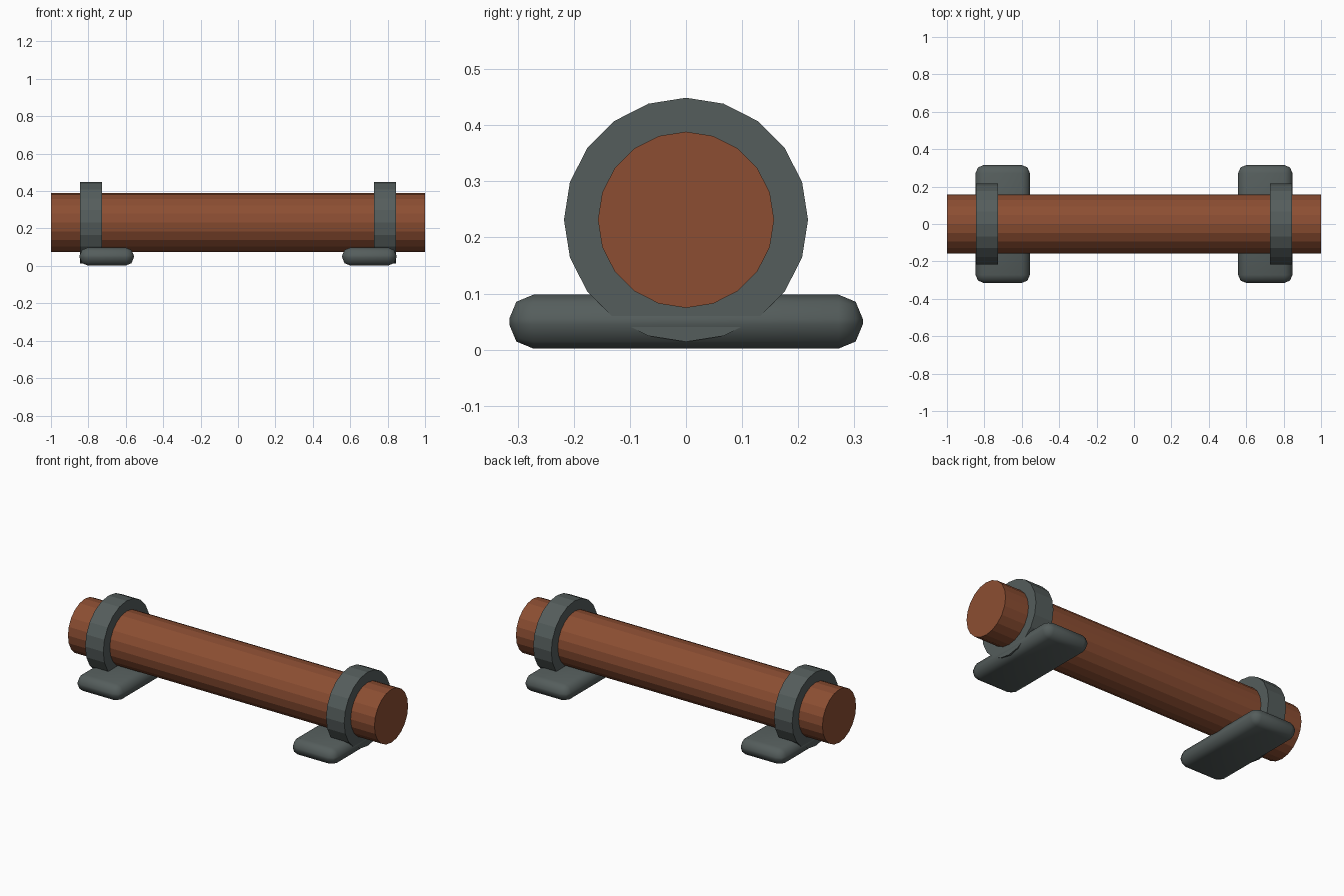
import bpy, bmesh, math
from mathutils import Matrix

if "Cube" in bpy.data.objects:
    bpy.data.objects.remove(bpy.data.objects["Cube"])

AXIS_Z = 0.2315   # height of the log's centre line


def material(name, rgb):
    m = bpy.data.materials.new(name)
    m.diffuse_color = (*rgb, 1)
    m.use_nodes = True
    m.node_tree.nodes["Principled BSDF"].inputs["Base Color"].default_value = m.diffuse_color
    return m


def add_object(name, bm, mat, smooth=False):
    bmesh.ops.recalc_face_normals(bm, faces=bm.faces[:])
    for f in bm.faces:
        f.smooth = smooth
    me = bpy.data.meshes.new(name)
    bm.to_mesh(me)
    bm.free()
    me.materials.append(mat)
    ob = bpy.data.objects.new(name, me)
    bpy.context.collection.objects.link(ob)
    return ob


def x_cylinder(name, radius, x0, x1, mat):
    """20-sided flat-shaded cylinder lying along x, with a corner at the top."""
    bm = bmesh.new()
    bmesh.ops.create_cone(bm, cap_ends=True, segments=20, radius1=radius,
                          radius2=radius, depth=x1 - x0)
    bm.transform(Matrix.Translation(((x0 + x1) / 2, 0, AXIS_Z))
                 @ Matrix.Rotation(math.pi / 2, 4, 'Y'))
    return add_object(name, bm, mat)


def foot(name, x0, x1, mat):
    """Rounded block lying across the log."""
    bm = bmesh.new()
    bmesh.ops.create_cube(bm, size=1)
    bm.transform(Matrix.Translation(((x0 + x1) / 2, 0, 0.05))
                 @ Matrix.Diagonal((x1 - x0, 0.63, 0.096, 1)))
    bmesh.ops.bevel(bm, geom=bm.edges[:], offset=0.043, segments=2,
                    profile=0.5, affect='EDGES')
    return add_object(name, bm, mat, smooth=True)


wood = material("reddish wood", (0.262, 0.076, 0.032))
iron = material("grey iron", (0.090, 0.110, 0.107))

# Log
x_cylinder("log", 0.157, -1, 1, wood)

# Bands around the log and feet under them, one pair at each end
for side, s in (("left", -1), ("right", 1)):
    x_cylinder(side + "_band", 0.2175, *sorted((0.727 * s, 0.845 * s)), iron)
    foot(side + "_foot", *sorted((0.557 * s, 0.847 * s)), iron)
